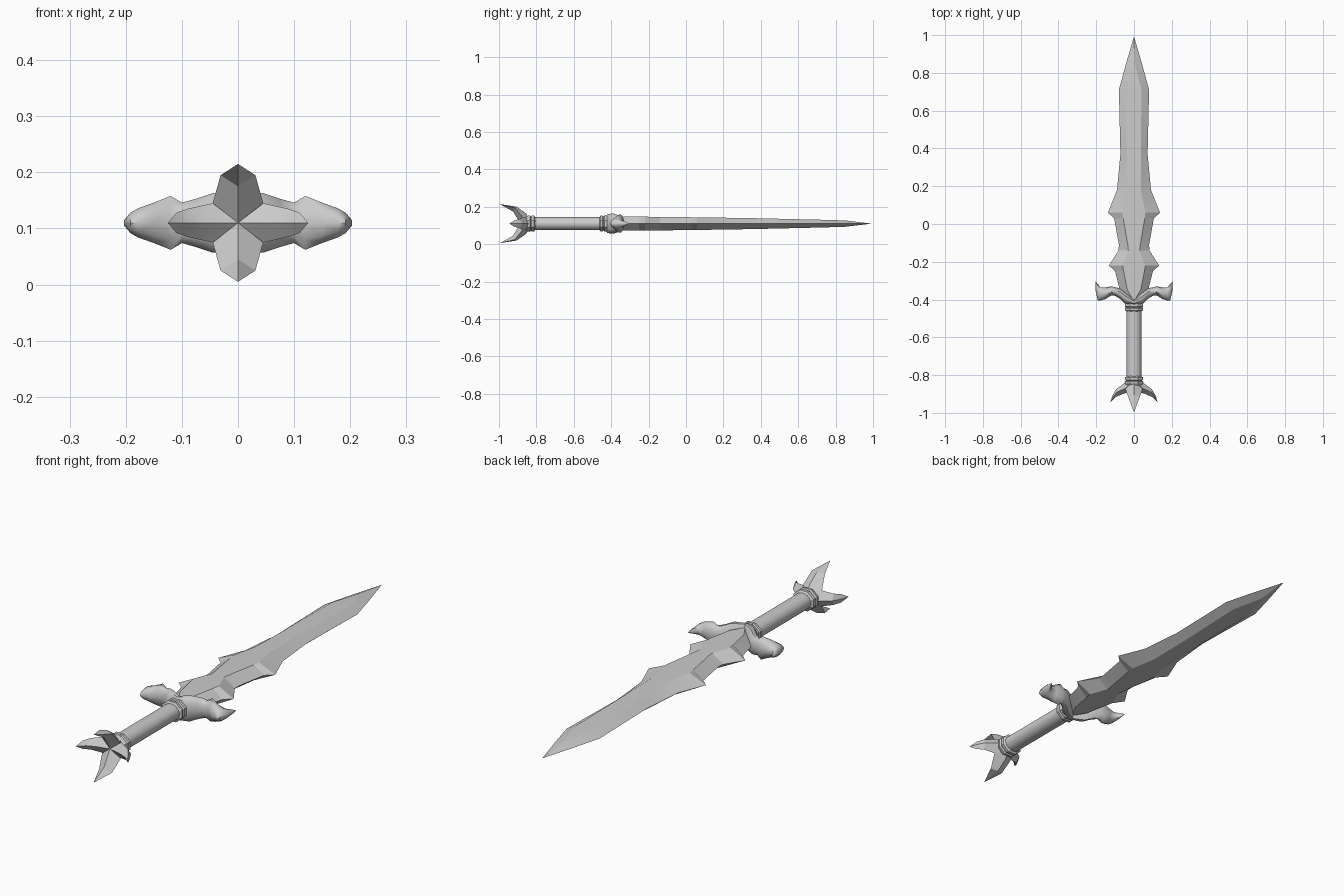
import bpy, bmesh, math
from mathutils import Vector

if "Cube" in bpy.data.objects:
    bpy.data.objects.remove(bpy.data.objects["Cube"])

MID = 0.11  # height of the sword's centre line

steel = bpy.data.materials.new("plain_grey")
steel.use_nodes = True
GREY = (0.6, 0.6, 0.6, 1)
steel.diffuse_color = GREY
steel.node_tree.nodes["Principled BSDF"].inputs["Base Color"].default_value = GREY


def loft(name, rings, angle):
    """Skin a list of equal-length vertex rings and cap both ends."""
    bm = bmesh.new()
    loops = [[bm.verts.new(p) for p in ring] for ring in rings]
    n = len(loops[0])
    for a, b in zip(loops, loops[1:]):
        for i in range(n):
            j = (i + 1) % n
            bm.faces.new((a[i], a[j], b[j], b[i]))
    bm.faces.new(loops[0])
    bm.faces.new(loops[-1][::-1])
    bmesh.ops.remove_doubles(bm, verts=bm.verts, dist=0.0005)
    bmesh.ops.recalc_face_normals(bm, faces=bm.faces)
    mesh = bpy.data.meshes.new(name)
    bm.to_mesh(mesh)
    bm.free()
    obj = bpy.data.objects.new(name, mesh)
    bpy.context.collection.objects.link(obj)
    mesh.materials.append(steel)
    obj.location.z = MID
    bpy.ops.object.select_all(action="DESELECT")
    obj.select_set(True)
    bpy.context.view_layer.objects.active = obj
    if angle:
        bpy.ops.object.shade_smooth_by_angle(angle=math.radians(angle))
    return obj


def lathe(name, profile, sides, angle):
    """Slightly flattened turning around the y axis; profile is (y, radius)."""
    turns = [2 * math.pi * (i + 0.5) / sides for i in range(sides)]
    return loft(name, [[(r * math.cos(t), y, 0.88 * r * math.sin(t)) for t in turns]
                       for y, r in profile], angle)


# Blade: y, edge half width, flat half width, half thickness
blade = [(-.40, .06, .005, .037), (-.35, .075, .035, .037), (-.25, .10, .055, .037),
         (-.22, .133, .06, .037), (-.14, .082, .03, .036), (-.11, .08, .033, .036),
         (.03, .105, .057, .034), (.06, .138, .06, .034), (.18, .09, .037, .032),
         (.37, .072, .036, .029), (.71, .08, .04, .021), (.85, .042, .003, .017),
         (.993, 0, 0, 0)]
loft("blade", [[(w, y, 0), (f, y, h), (-f, y, h), (-w, y, 0), (-f, y, -h), (f, y, -h)]
               for y, w, f, h in blade], 12)

# Grip and its two collars
lathe("grip", [(-.83, .04), (-.42, .04)], 16, 40)
lathe("upper_collar", [(-.462, .042), (-.457, .052), (-.447, .052), (-.442, .046),
                       (-.437, .052), (-.425, .052), (-.40, .04)], 8, 0)
lathe("lower_collar", [(-.805, .04), (-.812, .052), (-.825, .052), (-.83, .047),
                       (-.835, .054), (-.845, .052), (-.865, .035)], 8, 0)

# Guard arms: x, rear y, forward y, half height
arm = [(0, -.435, -.395, .05), (.045, -.425, -.36, .053), (.075, -.395, -.34, .043),
       (.10, -.38, -.335, .036), (.12, -.378, -.33, .048), (.15, -.397, -.335, .036),
       (.178, -.405, -.335, .026), (.192, -.404, -.318, .018), (.203, -.355, -.304, .005)]
for side, label in ((1, "left"), (-1, "right")):
    rings = []
    for x, lo, hi, h in arm:
        ring = []
        for i in range(10):
            t = 2 * math.pi * i / 10
            ring.append((side * x, (lo + hi) / 2 + (hi - lo) / 2 * math.cos(t),
                         h * math.sin(t) / math.sin(math.radians(72))))
        rings.append(ring)
    loft(label + "_guard_arm", rings, 50)

# Pommel claws: outer (r, y), side (r, y, half width), inner (r, y)
tall = [((.03, -.84), (.02, -.845, .03), (0, -.85)),
        ((.055, -.855), (.035, -.875, .045), (0, -.885)),
        ((.09, -.905), (.085, -.915, .031), (.065, -.925)),
        ((.105, -.997), (.105, -.997, 0), (.105, -.997))]
wide = [((.03, -.835), (.02, -.845, .03), (0, -.85)),
        ((.055, -.845), (.045, -.87, .035), (0, -.885)),
        ((.095, -.875), (.09, -.89, .025), (.06, -.90)),
        ((.115, -.91), (.11, -.915, .018), (.095, -.915)),
        ((.125, -.945), (.125, -.945, 0), (.125, -.945))]
for name, claw, out, across in (
        ("top_claw", tall, (0, 0, 1), (1, 0, 0)), ("bottom_claw", tall, (0, 0, -1), (1, 0, 0)),
        ("left_claw", wide, (1, 0, 0), (0, 0, 1)), ("right_claw", wide, (-1, 0, 0), (0, 0, 1))):
    out, across = Vector(out), Vector(across)
    rings = []
    for o, s, i in claw:
        points = [(*o, 0), s, (*i, 0), (s[0], s[1], -s[2])]
        rings.append([out * r + Vector((0, y, 0)) + across * w for r, y, w in points])
    loft(name, rings, 20)
